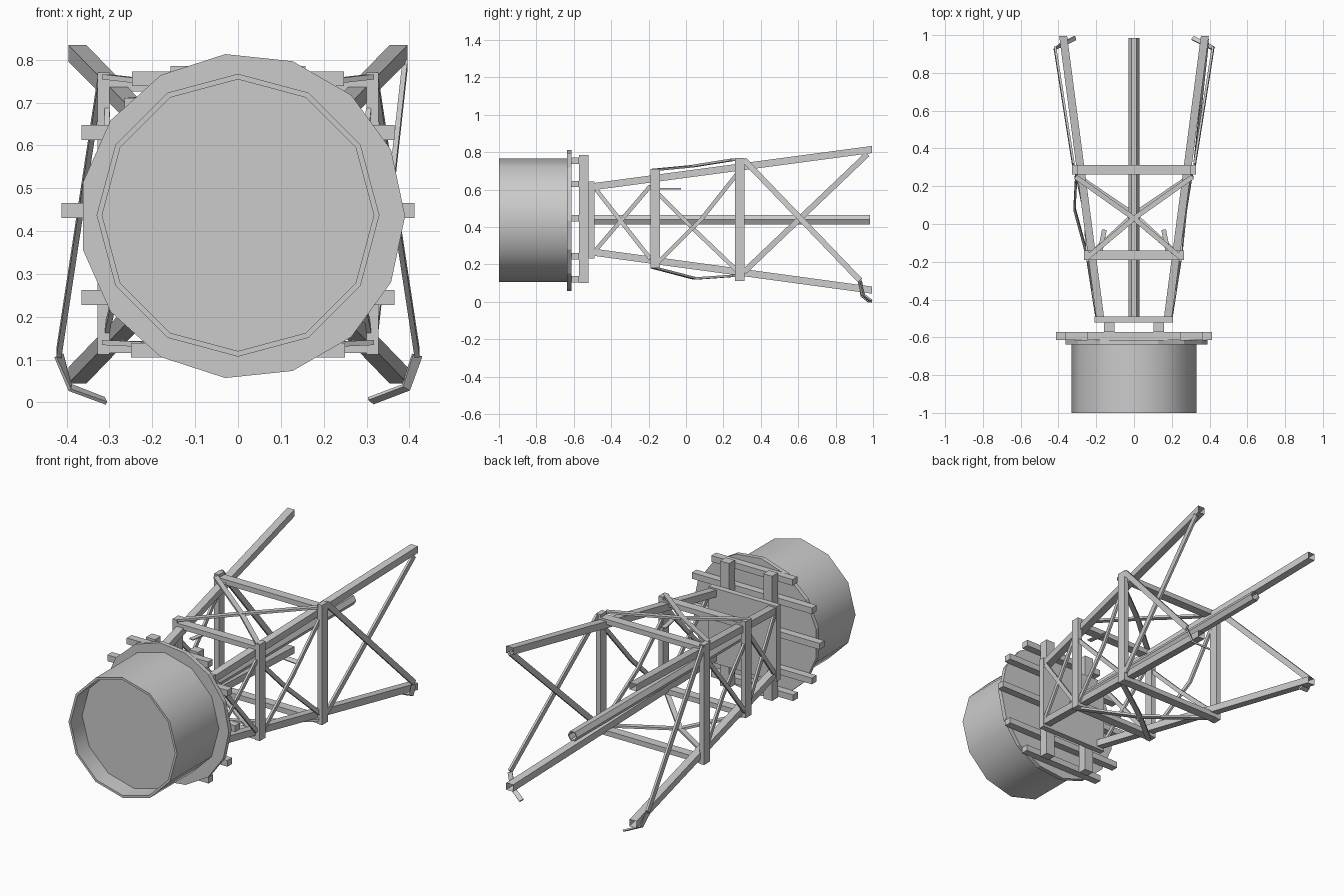
import bpy, bmesh, math
from mathutils import Vector as V

if "Cube" in bpy.data.objects:
    bpy.data.objects.remove(bpy.data.objects["Cube"])


def finish(name, verts, faces):
    me = bpy.data.meshes.new(name)
    me.from_pydata([tuple(v) for v in verts], [], faces)
    bm = bmesh.new()
    bm.from_mesh(me)
    bmesh.ops.recalc_face_normals(bm, faces=bm.faces)
    bm.to_mesh(me)
    bm.free()
    ob = bpy.data.objects.new(name, me)
    bpy.context.collection.objects.link(ob)
    return ob


def loft(name, rings, cap0=True, cap1=True):
    n = len(rings[0])
    verts = [v for r in rings for v in r]
    faces = []
    for k in range(len(rings) - 1):
        for i in range(n):
            j = (i + 1) % n
            faces.append((k*n + i, k*n + j, (k+1)*n + j, (k+1)*n + i))
    if cap0:
        faces.append(tuple(range(n)))
    if cap1:
        faces.append(tuple(range(len(verts) - n, len(verts))))
    return finish(name, verts, faces)


def ring(n, r, y, cx=0, cz=0.437):
    return [V((cx + r*math.cos(2*math.pi*i/n), y, cz + r*math.sin(2*math.pi*i/n)))
            for i in range(n)]


def box(name, x0, x1, y0, y1, z0, z1):
    return loft(name, [[V((x, y, z)) for x, z in ((x0, z0), (x1, z0), (x1, z1), (x0, z1))]
                       for y in (y0, y1)])


def strap(name, pts, width, normal, thick=0.012):
    """Flat plank following a few points, thin along the normal."""
    pts = [V(p) for p in pts]
    nrm = V(normal)
    rings = []
    for i, p in enumerate(pts):
        d = (pts[min(i+1, len(pts)-1)] - pts[max(i-1, 0)]).normalized()
        s = nrm.cross(d).normalized()
        t = d.cross(s).normalized() * thick/2
        s *= width/2
        rings.append([p - s - t, p + s - t, p + s + t, p - s + t])
    return loft(name, rings)


# Tank: twelve-sided drum with a recessed front
tank = loft("tank", [ring(12, .317, -.90), ring(12, .317, -1), ring(12, .33, -1),
                     ring(12, .33, -.63)])
bpy.context.view_layer.objects.active = tank
tank.select_set(True)
bpy.ops.object.shade_smooth_by_angle(angle=math.radians(40))

# Walkway disc behind the tank
loft("walkway_disc", [ring(15, .38, -.637, .01, .435), ring(15, .38, -.613, .01, .435)])

# Cross boards, bearers and top plate of the tower
for i, (z, hx) in enumerate([(.122, .25), (.245, .365), (.448, .412), (.63, .365), (.755, .247)]):
    box(f"deck_board_{i}", -hx, hx, -.613, -.572, z - .017, z + .017)
for sx in (-1, 1):
    box("bearer", sx*.131 - .027, sx*.131 + .027, -.572, -.522, .10, .785)
box("tower_plate", -.208, .206, -.522, -.49, .232, .645)

# Central hexagonal pipe
loft("water_pipe", [ring(6, .029, -.49, 0, .44), ring(6, .029, .985, 0, .44),
                    ring(6, .023, .985, 0, .44), ring(6, .023, -.48, 0, .44)])

# Four splayed legs, open at the far end
for sx in (-1, 1):
    for name, za, zb in (("upper_leg", .617, .815), ("lower_leg", .265, .063)):
        rings = []
        for x, y, z in ((sx*.18, -.49, za), (sx*.375, .995, zb)):
            rings.append([V((x + a*.021, y, z + b*.019))
                          for a, b in ((-1, -1), (1, -1), (1, 1), (-1, 1))])
        loft(name, rings, cap1=False)

# Two rectangular frames around the legs
for y, hx, z0, z1 in ((-.165, .265, .18, .71), (.287, .328, .112, .77)):
    for sx in (-1, 1):
        c = sx*(hx - .014)
        box("frame_post", c - .014, c + .014, y - .025, y + .025, z0, z1)
    for zc in (z0 + .017, z1 - .03):
        box("frame_beam", -hx, hx, y - .025, y + .025, zc - .014, zc + .014)

# Diagonal braces on both sides
for sx in (-1, 1):
    side = (1, 0, 0)
    strap("brace_bay1_a", [(sx*.2, -.48, .6), (sx*.245, -.19, .23)], .022, side)
    strap("brace_bay1_b", [(sx*.2, -.48, .28), (sx*.245, -.19, .62)], .022, side)
    bow = .315 if sx < 0 else .275
    strap("brace_bay2_a", [(sx*.25, -.16, .20), (sx*bow, .08, .44), (sx*.305, .27, .68)],
          .022, side)
    strap("brace_bay2_b", [(sx*.25, -.15, .58), (sx*.26, .05, .38), (sx*.305, .27, .17)],
          .022, side)
    # long outer brace whose foot curls under
    strap("brace_bay3_a", [(sx*.32, .31, .76), (sx*.418, .93, .115)], .03, side)
    strap("curled_foot", [(sx*.418, .93, .11), (sx*.392, .945, .035), (sx*.31, .985, .004)],
          .024, (0, .5, .9 if sx > 0 else -.9), .008)
    # loose splinter inside the tower
    strap("loose_splinter", [(sx*.18, -.15, .605), (sx*.157, -.03, .605)], .025, (0, 0, 1), .006)
strap("brace_bay3_b", [(.32, .31, .16), (.39, .97, .79)], .03, (1, 0, 0))

# Crossed braces above and below the middle bay
for sx in (-1, 1):
    up = (0, 0, 1)
    strap("top_brace", [(sx*.25, -.18, .705), (0, .03, .725), (-sx*.31, .25, .76)], .026, up)
    strap("bottom_brace", [(sx*.25, -.18, .185), (0, .05, .125), (-sx*.31, .26, .14)], .026, up)
